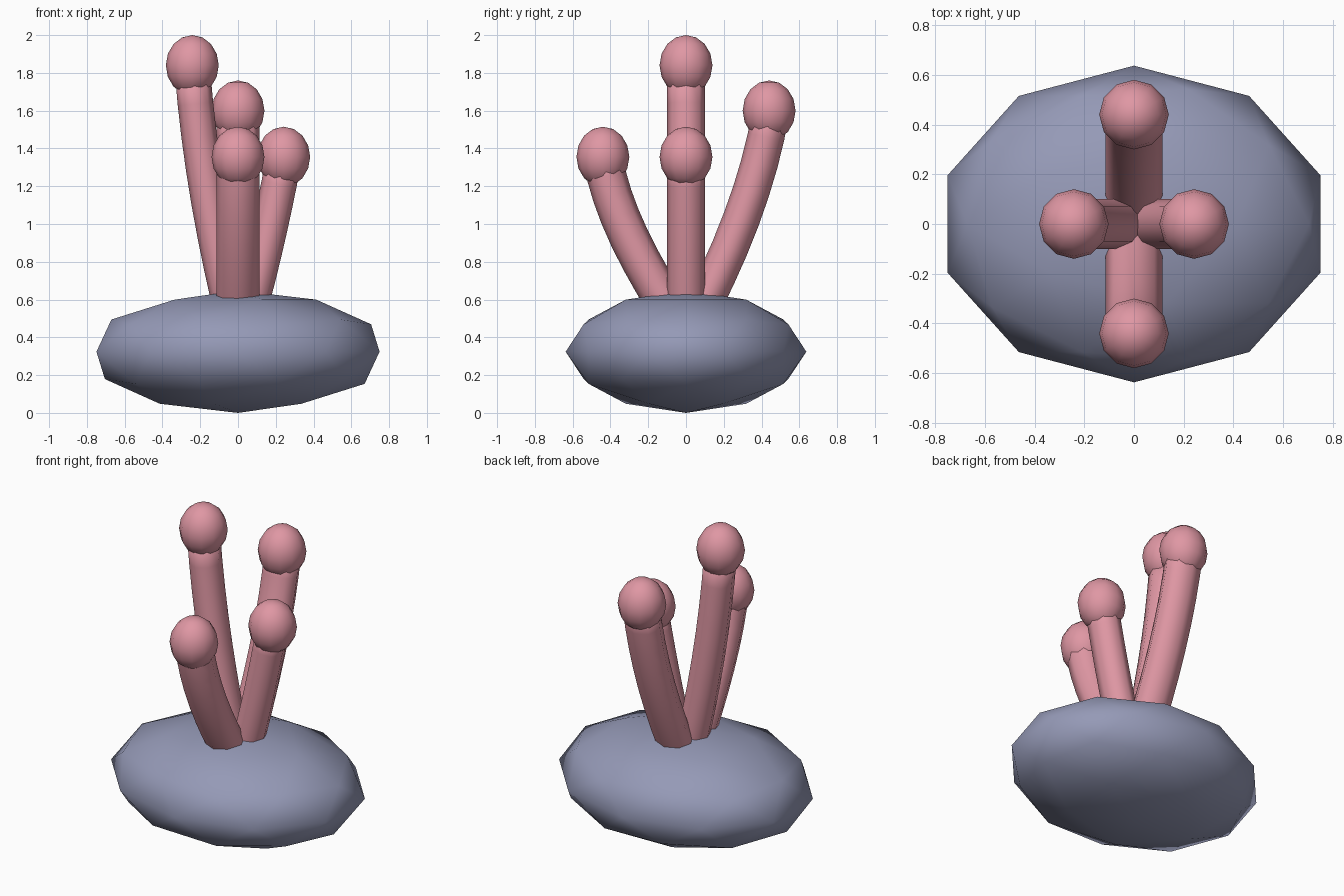
import bpy, bmesh
from math import sin, cos, tau, radians
from mathutils import Vector

cube = bpy.data.objects.get("Cube")
if cube:
    bpy.data.objects.remove(cube, do_unlink=True)


def material(name, rgb):
    m = bpy.data.materials.new(name)
    m.use_nodes = True
    color = (*rgb, 1)
    m.diffuse_color = color
    m.node_tree.nodes["Principled BSDF"].inputs["Base Color"].default_value = color
    return m


PINK = material("soft pink", (0.74, 0.31, 0.37))
SLATE = material("slate blue", (0.30, 0.32, 0.47))


def finish(bm, name, mat, location=(0, 0, 0), scale=(1, 1, 1)):
    bmesh.ops.scale(bm, verts=bm.verts, vec=scale)
    bmesh.ops.translate(bm, verts=bm.verts, vec=location)
    bmesh.ops.recalc_face_normals(bm, faces=bm.faces)
    for f in bm.faces:
        f.smooth = True
    mesh = bpy.data.meshes.new(name)
    bm.to_mesh(mesh)
    bm.free()
    mesh.materials.append(mat)
    obj = bpy.data.objects.new(name, mesh)
    bpy.context.collection.objects.link(obj)


def stalk(name, out, p0, p1, p2, wide, deep, sides=8, steps=8):
    """Tube swept along a quadratic curve leaning in direction out."""
    bm = bmesh.new()
    out, up = Vector(out), Vector((0, 0, 1))
    side = up.cross(out)
    a, b, c = (out * p[0] + up * p[1] for p in (p0, p1, p2))
    rings = []
    for i in range(steps + 1):
        t = i / steps
        centre = a * (1 - t) ** 2 + b * 2 * t * (1 - t) + c * t * t
        tangent = ((b - a) * (1 - t) + (c - b) * t).normalized()
        normal = side.cross(tangent)
        rings.append([bm.verts.new(centre + side * wide * cos(tau * k / sides)
                                   + normal * deep * sin(tau * k / sides))
                      for k in range(sides)])
    for low, high in zip(rings, rings[1:]):
        for k in range(sides):
            n = (k + 1) % sides
            bm.faces.new((low[k], low[n], high[n], high[k]))
    bm.faces.new(rings[0])
    bm.faces.new(rings[-1])
    finish(bm, name + "_stalk", PINK)


def tip(name, location):
    bm = bmesh.new()
    bmesh.ops.create_uvsphere(bm, u_segments=12, v_segments=8, radius=1)
    finish(bm, name + "_tip", PINK, location, (0.14, 0.14, 0.16))


# Faceted oval body
bm = bmesh.new()
bmesh.ops.create_icosphere(bm, subdivisions=2, radius=1)
finish(bm, "body", SLATE, (0, 0, 0.324), (0.788, 0.637, 0.324))

# Four curved stalks: direction, start, bend, end, half widths, tip centre
STALKS = {
    "right": ((-1, 0, 0), (0, 0.4), (0.19, 1.15), (0.24, 1.8), 0.10, 0.094, (0.242, 1.84)),
    "left": ((1, 0, 0), (0.02, 0.4), (0.15, 0.85), (0.24, 1.33), 0.10, 0.094, (0.242, 1.355)),
    "back": ((0, 1, 0), (0, 0.4), (0.36, 1.05), (0.45, 1.6), 0.115, 0.098, (0.44, 1.6)),
    "front": ((0, -1, 0), (0, 0.42), (0.38, 0.97), (0.44, 1.35), 0.115, 0.105, (0.44, 1.355)),
}
for name, (out, p0, p1, p2, wide, deep, end) in STALKS.items():
    stalk(name, out, p0, p1, p2, wide, deep)
    tip(name, (out[0] * end[0], out[1] * end[0], end[1]))
